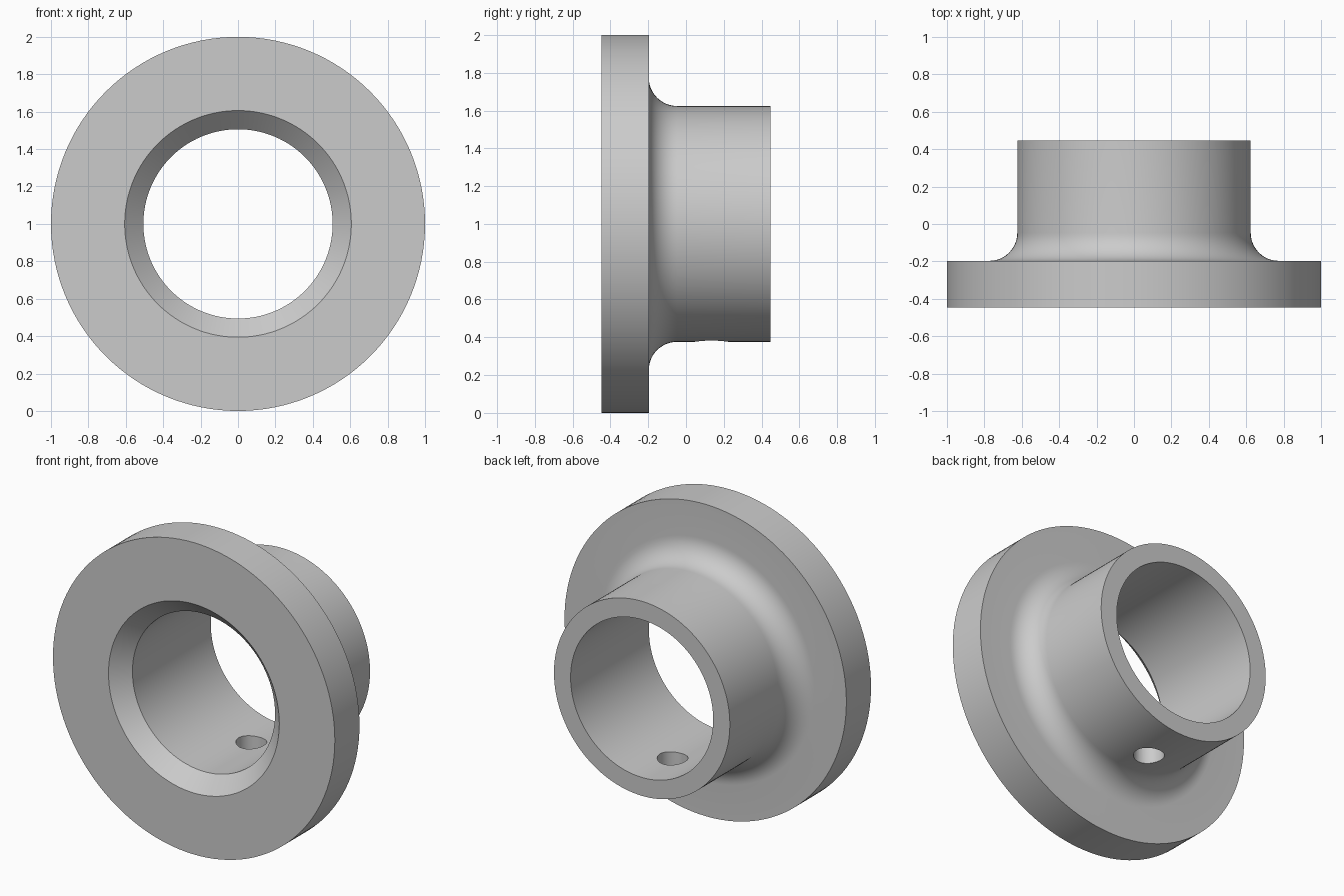
import bpy
import bmesh
from math import radians, sin, cos, pi
from mathutils import Matrix, Vector

cube = bpy.data.objects.get("Cube")
if cube:
    bpy.data.objects.remove(cube, do_unlink=True)

# Dimensions
FRONT, BACK = -0.447, 0.447
FLANGE_BACK = FRONT + 0.25
FLANGE_R, HUB_R, BORE_R = 1.0, 0.624, 0.506
FILLET, CHAMFER = 0.15, 0.1
SEGMENTS = 128

# Plain grey metal
metal = bpy.data.materials.new("grey_metal")
metal.use_nodes = True
grey = (0.6, 0.6, 0.6, 1)
metal.diffuse_color = grey
metal.node_tree.nodes["Principled BSDF"].inputs["Base Color"].default_value = grey


def add_object(name, bm):
    mesh = bpy.data.meshes.new(name)
    bm.to_mesh(mesh)
    bm.free()
    mesh.materials.append(metal)
    obj = bpy.data.objects.new(name, mesh)
    bpy.context.collection.objects.link(obj)
    return obj


# Closed section (radius, y): chamfered bore, flange, fillet and hub
fillet = []
for i in range(13):
    a = i / 12 * pi / 2
    fillet.append((HUB_R + FILLET * (1 - sin(a)),
                   FLANGE_BACK + FILLET * (1 - cos(a))))
section = [(BORE_R, FRONT + CHAMFER), (BORE_R + CHAMFER, FRONT),
           (FLANGE_R, FRONT), (FLANGE_R, FLANGE_BACK),
           *fillet, (HUB_R, BACK), (BORE_R, BACK)]

# Revolve the section about the y axis
bm = bmesh.new()
verts = [bm.verts.new((r, y, 0)) for r, y in section]
edges = [bm.edges.new((v, verts[i - 1])) for i, v in enumerate(verts)]
bmesh.ops.spin(bm, geom=verts + edges, cent=(0, 0, 0), axis=(0, 1, 0),
               angle=2 * pi, steps=SEGMENTS, use_merge=True)
bmesh.ops.remove_doubles(bm, verts=bm.verts, dist=0.0001)
bmesh.ops.translate(bm, verts=bm.verts, vec=Vector((0, 0, 1)))
bmesh.ops.recalc_face_normals(bm, faces=bm.faces)
flange = add_object("flanged_bushing", bm)

# Radial hole through the underside of the hub
bm = bmesh.new()
bmesh.ops.create_cone(bm, cap_ends=True, segments=48, radius1=0.09, radius2=0.09,
                      depth=0.4, matrix=Matrix.Translation((0, 0.135, 0.44)))
cutter = add_object("hole_cutter", bm)
cutter.hide_render = True

cut = flange.modifiers.new("radial_hole", 'BOOLEAN')
cut.operation = 'DIFFERENCE'
cut.solver = 'EXACT'
cut.object = cutter

bpy.ops.object.select_all(action='DESELECT')
flange.select_set(True)
bpy.context.view_layer.objects.active = flange
bpy.ops.object.modifier_apply(modifier=cut.name)
bpy.data.objects.remove(cutter, do_unlink=True)
bpy.ops.object.shade_smooth_by_angle(angle=radians(30))
